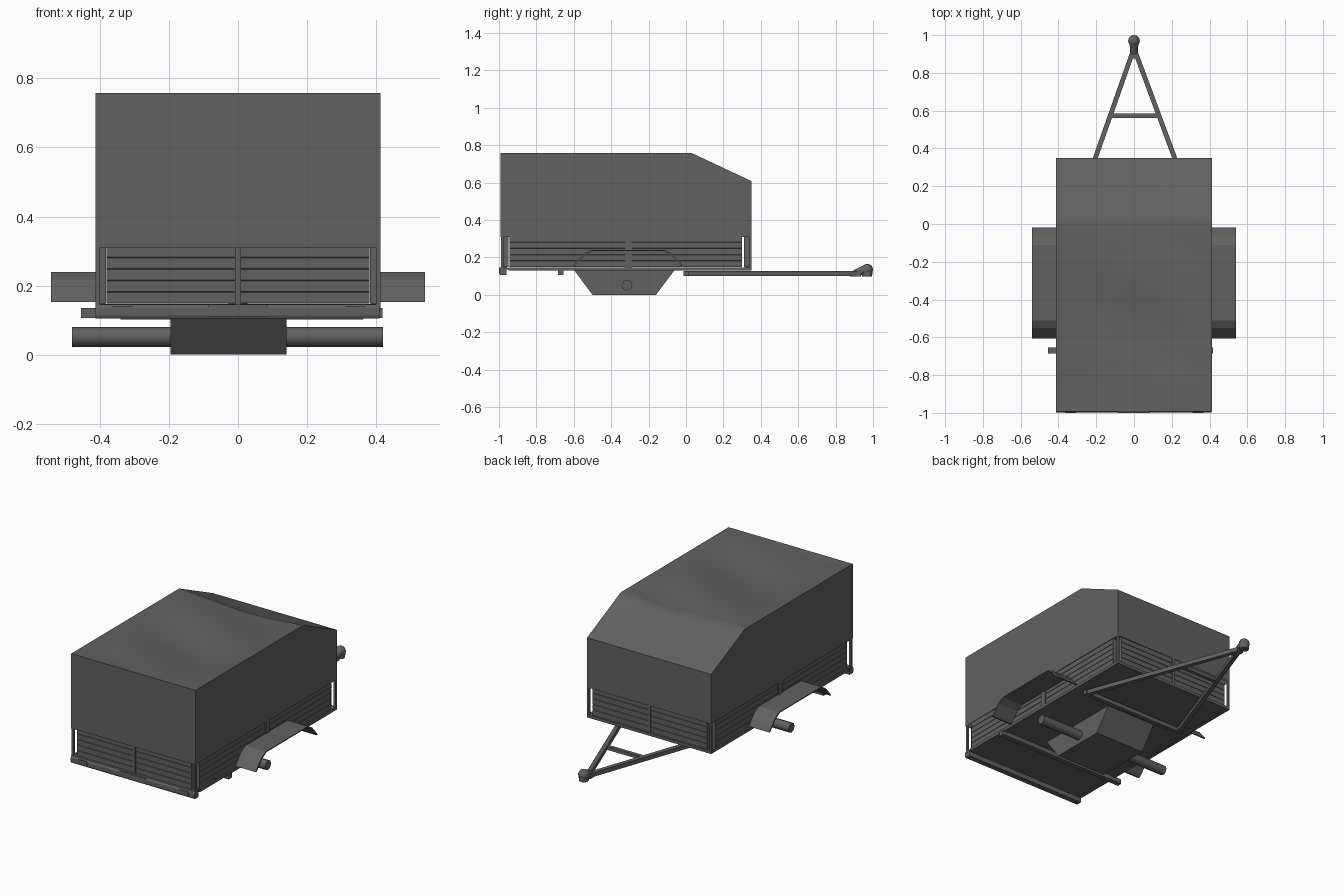
import bpy, bmesh, math
from mathutils import Vector, Matrix

if "Cube" in bpy.data.objects:
    bpy.data.objects.remove(bpy.data.objects["Cube"])

grey = bpy.data.materials.new("dark_grey")
grey.diffuse_color = (0.12, 0.12, 0.12, 1)
grey.use_nodes = True
grey.node_tree.nodes["Principled BSDF"].inputs["Base Color"].default_value = grey.diffuse_color


def finish(name, bm, smooth=None):
    bmesh.ops.recalc_face_normals(bm, faces=bm.faces)
    me = bpy.data.meshes.new(name)
    bm.to_mesh(me)
    bm.free()
    me.materials.append(grey)
    ob = bpy.data.objects.new(name, me)
    bpy.context.collection.objects.link(ob)
    if smooth:
        bpy.context.view_layer.objects.active = ob
        ob.select_set(True)
        bpy.ops.object.shade_smooth_by_angle(angle=math.radians(smooth))
        ob.select_set(False)
    return ob


def box(name, x, y, z):
    bm = bmesh.new()
    bmesh.ops.create_cube(bm, size=1)
    for v in bm.verts:
        v.co = [lo + (c + 0.5) * (hi - lo) for c, (lo, hi) in zip(v.co, (x, y, z))]
    return finish(name, bm)


def prism(name, pts, a, b, place):
    """Closed profile swept from a to b; place(p, q, t) gives xyz."""
    bm = bmesh.new()
    rings = [[bm.verts.new(place(p, q, t)) for p, q in pts] for t in (a, b)]
    n = len(pts)
    for i in range(n):
        j = (i + 1) % n
        bm.faces.new((rings[0][i], rings[0][j], rings[1][j], rings[1][i]))
    for r in rings:
        bm.faces.new(r)
    return finish(name, bm)


def beam(name, p, q, w, h):
    """Rectangular bar between two points."""
    p, q = Vector(p), Vector(q)
    d = (q - p).normalized()
    s = d.cross(Vector((0, 0, 1))).normalized() * w / 2
    return prism(name, [(-1, -1), (1, -1), (1, 1), (-1, 1)], 0, 1,
                 lambda a, b, t: p.lerp(q, t) + s * a + Vector((0, 0, h / 2 * b)))


def cyl(name, p, q, r1, r2, seg):
    p, q = Vector(p), Vector(q)
    bm = bmesh.new()
    rot = (q - p).to_track_quat('Z', 'Y').to_matrix().to_4x4()
    bmesh.ops.create_cone(bm, cap_ends=True, segments=seg, radius1=r1, radius2=r2,
                          depth=(q - p).length, matrix=Matrix.Translation((p + q) / 2) @ rot)
    return finish(name, bm, 50)


# fabric cover walls
W, Y0, Y1 = 0.412, -0.993, 0.35
outline = [(Y0, 0.31), (Y0, 0.758), (0.03, 0.758), (Y1, 0.608), (Y1, 0.31)]
bm = bmesh.new()
L, R = [[bm.verts.new((s * W, y, z)) for y, z in outline] for s in (-1, 1)]
bm.faces.new(L)
bm.faces.new(R)
bm.faces.new((L[0], L[1], R[1], R[0]))
bm.faces.new((L[3], L[4], R[4], R[3]))
finish("cover_walls", bm)

# nearly flat cover top with soft fabric waves
bm = bmesh.new()
bmesh.ops.create_grid(bm, x_segments=24, y_segments=42, size=0.5)
for v in bm.verts:
    u, t = v.co.x * 2, v.co.y * 2
    x, y = u * W, Y0 + (t + 1) / 2 * (Y1 - Y0)
    rim = 0.758 - max(0, y - 0.03) * 0.15 / 0.32
    edge = (1 - u ** 2) * (1 - t ** 4)
    v.co = (x, y, rim - edge * (0.014 + 0.012 * math.sin(10 * y + 5 * x + 0.7)))
finish("cover_top", bm, 60)

# ribbed drop-side panels: (depth, height) profile with five boards
N, Z0, H = 5, 0.148, 0.0334
rib = [(0.024, Z0)]
for i in range(N):
    z = Z0 + i * H
    rib += [(0.004, z), (0.0, z + 0.0015), (0.0, z + H - 0.0015), (0.004, z + H)]
rib += [(0.024, Z0 + N * H)]
for s, side in ((-1, "left"), (1, "right")):
    for a, b, end in ((-0.945, -0.325, "front"), (-0.29, 0.30, "rear")):
        prism(f"{side}_{end}_panel", rib, a, b, lambda d, z, t: (s * (0.406 - d), t, z))
    box(f"{side}_middle_post", sorted((s * 0.385, s * 0.412)), (-0.325, -0.29), (0.14, 0.315))
for y, s, end in ((-0.982, 1, "front"), (0.343, -1, "rear")):
    for a, b, side in ((-0.38, -0.006, "left"), (0.006, 0.38, "right")):
        prism(f"{end}_{side}_gate", rib, a, b, lambda d, z, t: (t, y + s * d * 1.4, z))
    box(f"{end}_middle_post", (-0.009, 0.009), sorted((y - s * 0.006, y + s * 0.025)), (0.14, 0.315))
    for x in (-0.406, 0.406):
        box(f"{end}_corner_post", (x - 0.006, x + 0.006), (y - 0.007, y + 0.007), (0.13, 0.32))

# floor and frame rails
box("floor", (-0.405, 0.405), (-0.98, 0.345), (0.134, 0.142))
for s in (-1, 1):
    box("side_rail", sorted((s * 0.385, s * 0.412)), (-0.95, 0.35), (0.13, 0.147))
box("rear_rail", (-0.412, 0.412), (0.32, 0.35), (0.13, 0.147))

# front bumper with lamps and plate
bump = [(-0.96, 0.105), (-0.993, 0.105), (-0.997, 0.113), (-0.997, 0.135), (-0.99, 0.146), (-0.96, 0.146)]
prism("bumper", bump, -0.413, 0.41, lambda y, z, t: (t, y, z))
for x in (-0.335, 0.34):
    box("lamp", (x - 0.029, x + 0.029), (-1.0, -0.98), (0.114, 0.139))
box("number_plate", (-0.085, 0.085), (-1.0, -0.98), (0.11, 0.145))
box("cross_tube", (-0.455, 0.418), (-0.685, -0.655), (0.107, 0.135))

# spring housing and axle
prism("axle_housing", [(-0.6, 0.134), (-0.5, 0), (-0.16, 0), (-0.06, 0.134)], -0.195, 0.14,
      lambda y, z, t: (t, y, z))
cyl("axle", (-0.48, -0.315, 0.052), (0.42, -0.315, 0.052), 0.029, 0.029, 8)

# mudguards: thin bent sheets
top = [(-0.605, 0.153), (-0.59, 0.172), (-0.55, 0.217), (-0.51, 0.24),
       (-0.11, 0.24), (-0.07, 0.217), (-0.03, 0.172), (-0.018, 0.153)]
under = [(y + (0.008 if y < -0.3 else -0.008), z - (0.006 if z > 0.16 else 0)) for y, z in reversed(top)]
for s, side in ((-1, "left"), (1, "right")):
    prism(f"{side}_mudguard", top + under, s * 0.395, s * 0.541, lambda y, z, t: (t, y, z))

# A-frame drawbar
zc = 0.114
beam("drawbar_left", (-0.328, 0.0, zc), (0, 0.93, zc), 0.025, 0.025)
beam("drawbar_right", (0.345, 0.0, zc), (0, 0.93, zc), 0.025, 0.025)
beam("drawbar_base", (-0.34, 0.0, zc), (0.362, 0.0, zc), 0.026, 0.025)
beam("drawbar_brace", (-0.125, 0.573, zc), (0.13, 0.573, zc), 0.022, 0.02)

# hitch coupling
box("hitch_base", (-0.02, 0.02), (0.875, 0.935), (0.098, 0.124))
cyl("hitch_neck", (0, 0.90, 0.116), (0, 0.965, 0.135), 0.016, 0.027, 10)
cyl("hitch_socket", (0, 0.968, 0.098), (0, 0.968, 0.135), 0.027, 0.03, 12)
bm = bmesh.new()
bmesh.ops.create_uvsphere(bm, u_segments=12, v_segments=8, radius=0.031,
                          matrix=Matrix.Translation((0, 0.969, 0.134)))
finish("hitch_head", bm, 50)
